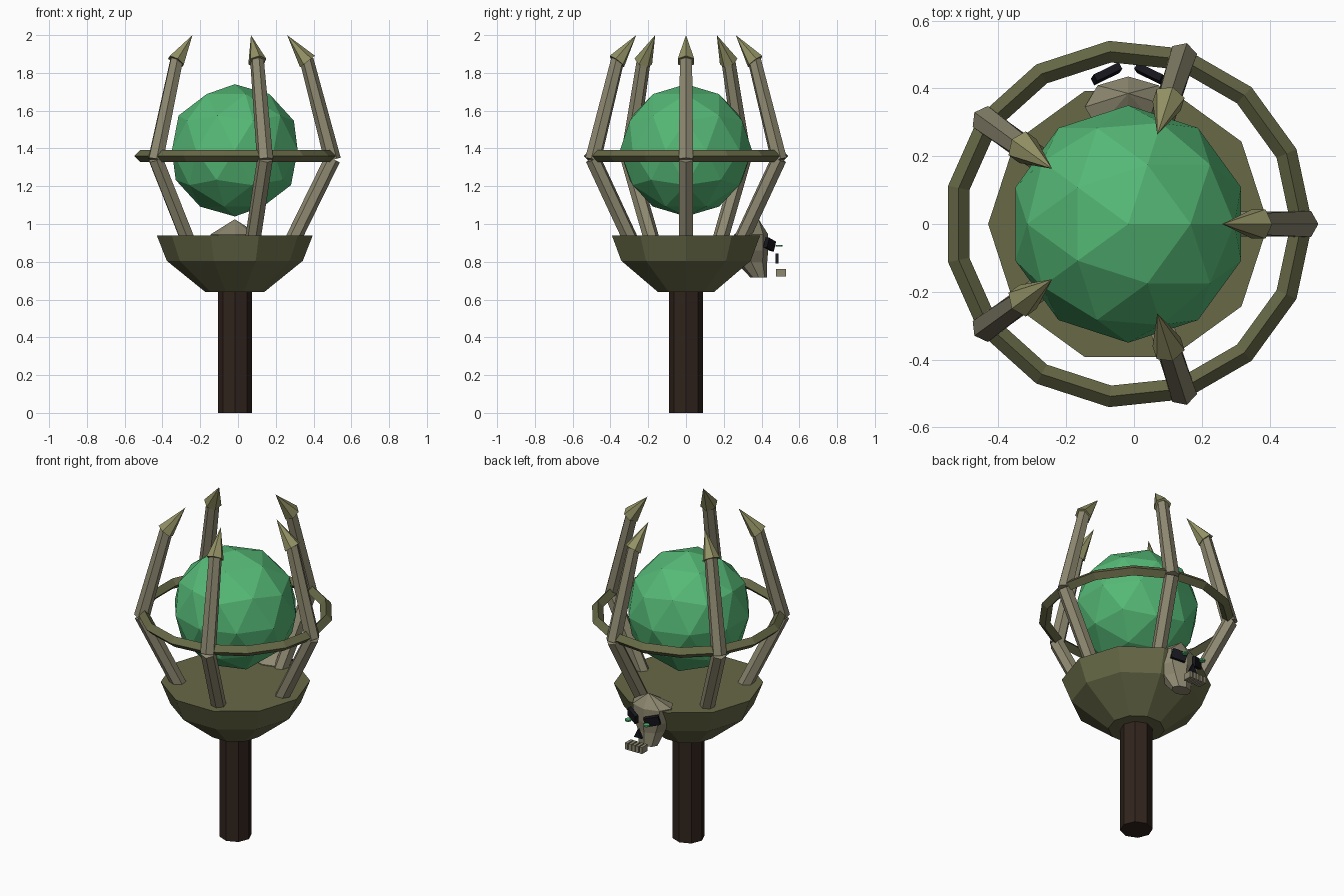
import bpy, bmesh
from math import cos, sin, pi, radians
from mathutils import Vector, Matrix

if "Cube" in bpy.data.objects:
    bpy.data.objects.remove(bpy.data.objects["Cube"])

CX = -0.017  # shaft axis


def material(name, rgb):
    m = bpy.data.materials.new(name)
    m.diffuse_color = (*rgb, 1)
    m.use_nodes = True
    m.node_tree.nodes["Principled BSDF"].inputs["Base Color"].default_value = m.diffuse_color
    return m


WOOD = material("dark_wood", (0.03, 0.017, 0.012))
METAL = material("olive_metal", (0.135, 0.14, 0.062))
BONE = material("bone", (0.27, 0.25, 0.165))
TIP = material("claw_tip", (0.29, 0.285, 0.13))
GREEN = material("green_crystal", (0.09, 0.48, 0.18))
BLACK = material("black", (0.008, 0.008, 0.012))


def finish(name, bm, mat):
    bmesh.ops.recalc_face_normals(bm, faces=bm.faces)
    me = bpy.data.meshes.new(name)
    bm.to_mesh(me)
    bm.free()
    ob = bpy.data.objects.new(name, me)
    bpy.context.collection.objects.link(ob)
    me.materials.append(mat)
    return ob


def loft(name, rings, mat):
    """Skin a list of equal rings and cap both ends."""
    bm = bmesh.new()
    vs = [[bm.verts.new(p) for p in ring] for ring in rings]
    n = len(vs[0])
    for a, b in zip(vs, vs[1:]):
        for i in range(n):
            j = (i + 1) % n
            bm.faces.new((a[i], a[j], b[j], b[i]))
    bm.faces.new(vs[0])
    bm.faces.new(vs[-1])
    bmesh.ops.remove_doubles(bm, verts=bm.verts, dist=1e-4)
    return finish(name, bm, mat)


def ellipse(n, rx, ry, y, z):
    return [Vector((CX + rx * cos(2 * pi * i / n), y + ry * sin(2 * pi * i / n), z))
            for i in range(n)]


def strut(name, ang, start, end, r1, r2, mat, n=6):
    """Tapered bar between two (radius, z) points in the vertical plane at ang."""
    radial, tang = Vector((cos(ang), sin(ang), 0)), Vector((-sin(ang), cos(ang), 0))
    p = [radial * r + Vector((CX, 0, z)) for r, z in (start, end)]
    u = tang.cross((p[1] - p[0]).normalized())
    rings = [[c + (u * cos(2 * pi * i / n) + tang * sin(2 * pi * i / n)) * r
              for i in range(n)] for c, r in zip(p, (r1, r2))]
    return loft(name, rings, mat)


def box(name, loc, size, mat, rot=(0, 0, 0)):
    bm = bmesh.new()
    bmesh.ops.create_cube(bm, size=1)
    bm.transform(Matrix.Diagonal((*size, 1)))
    ob = finish(name, bm, mat)
    ob.location, ob.rotation_euler = loc, rot
    return ob


# Shaft and bowl
loft("shaft", [ellipse(8, 0.09, 0.09, 0, z) for z in (0, 0.66)], WOOD)
loft("bowl", [ellipse(10, r, r, 0, z)
              for r, z in ((0.156, 0.64), (0.36, 0.805), (0.413, 0.94))], METAL)

# Crystal orb
bm = bmesh.new()
bmesh.ops.create_icosphere(bm, subdivisions=2, radius=0.35)
finish("orb", bm, GREEN).location = (CX, 0, 1.39)

# Hoop with diamond section
bpy.ops.mesh.primitive_torus_add(major_segments=15, minor_segments=4, major_radius=0.511,
                                 minor_radius=0.032, location=(CX, 0, 1.36))
hoop = bpy.context.object
hoop.name = "hoop"
hoop.data.materials.append(METAL)

# Five claws
for k in range(5):
    a = 2 * pi * k / 5
    strut(f"claw_lower_{k}", a, (0.295, 0.89), (0.518, 1.345), 0.042, 0.042, BONE)
    strut(f"claw_upper_{k}", a, (0.518, 1.34), (0.38, 1.87), 0.044, 0.037, BONE)
    strut(f"claw_tip_{k}", a, (0.385, 1.86), (0.277, 2.0), 0.05, 0.0, TIP)

# Skull on the back of the bowl
loft("skull", [ellipse(8, rx, ry, y, z) for rx, ry, y, z in (
    (0.06, 0.045, 0.385, 0.718), (0.085, 0.085, 0.345, 0.80),
    (0.115, 0.09, 0.345, 0.86), (0.128, 0.09, 0.345, 0.945), (0, 0, 0.385, 1.025))], BONE)
for s, side in ((-1, "left"), (1, "right")):
    box(f"eye_socket_{side}", (CX + s * 0.064, 0.443, 0.892), (0.085, 0.022, 0.055), BLACK,
        (radians(-8), s * radians(-14), s * radians(-26)))
    bm = bmesh.new()
    bmesh.ops.create_cone(bm, cap_ends=True, segments=8, radius1=0.018, radius2=0.018, depth=0.01)
    finish(f"eye_glow_{side}", bm, GREEN).location = (CX + s * 0.062, 0.493, 0.885)
loft("nose_hole", [[Vector((CX + x, y, z)) for x, z in ((-0.026, 0.79), (0.026, 0.79), (0, 0.843))]
                   for y in (0.474, 0.49)], BLACK)
for i in range(5):
    box(f"tooth_{i}", (CX + (i - 2) * 0.024, 0.503, 0.741), (0.018, 0.054, 0.04), BONE)
